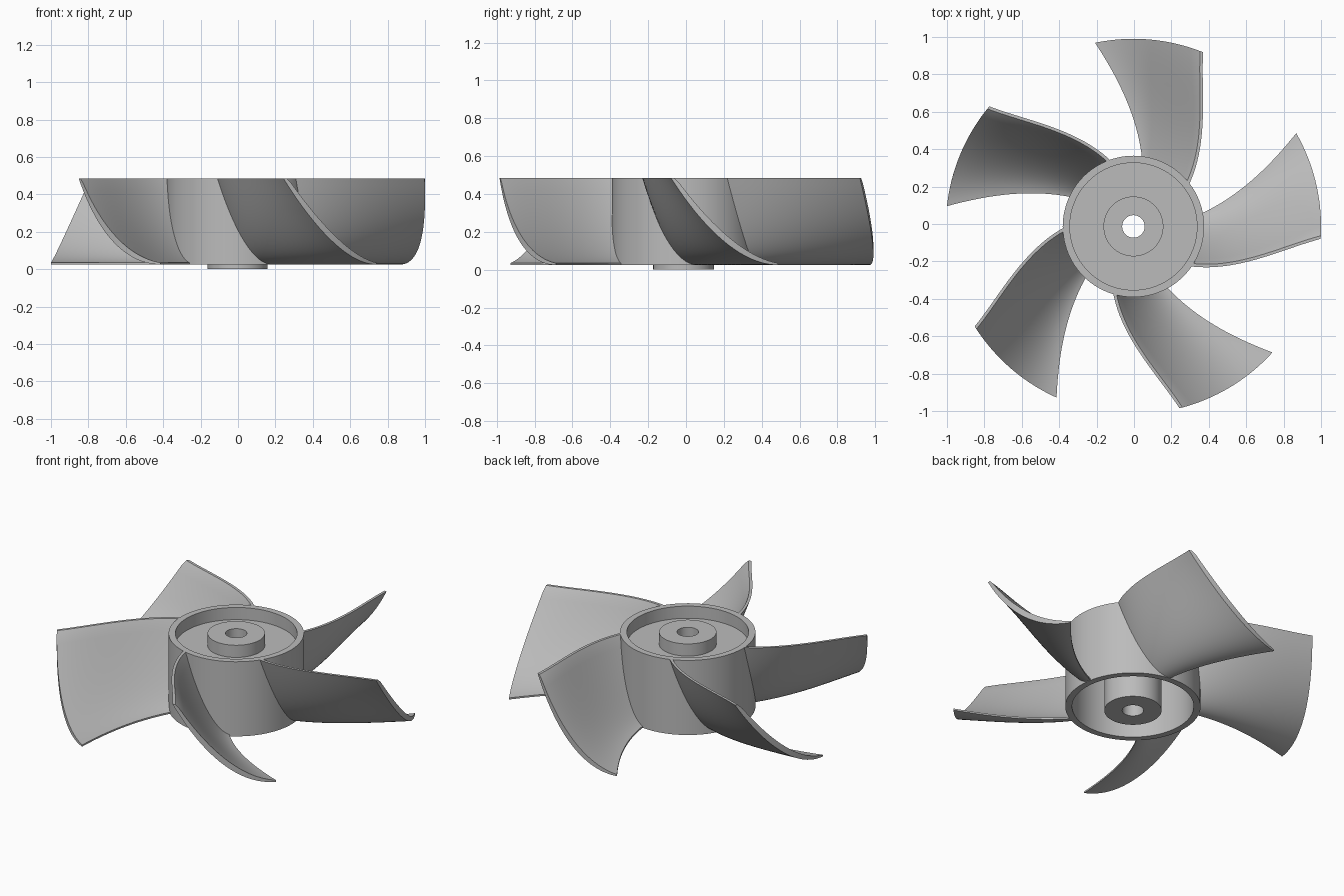
import bpy, bmesh, math
from math import cos, sin, radians

if "Cube" in bpy.data.objects:
    bpy.data.objects.remove(bpy.data.objects["Cube"])

CENTER = (-0.003, -0.013, 0)
HUB_R, TIP_R = 0.378, 1.003
BASE_Z, TOP_Z = 0.025, 0.485

metal = bpy.data.materials.new("grey_metal")
metal.use_nodes = True
grey = (0.5, 0.5, 0.5, 1)
metal.diffuse_color = grey
metal.node_tree.nodes["Principled BSDF"].inputs["Base Color"].default_value = grey


def finish(name, bm):
    """Turn a bmesh into a smooth-shaded object with crisp edges."""
    bmesh.ops.recalc_face_normals(bm, faces=bm.faces)
    mesh = bpy.data.meshes.new(name)
    bm.to_mesh(mesh)
    bm.free()
    mesh.materials.append(metal)
    obj = bpy.data.objects.new(name, mesh)
    bpy.context.collection.objects.link(obj)
    obj.location = CENTER
    bpy.ops.object.select_all(action='DESELECT')
    obj.select_set(True)
    bpy.context.view_layer.objects.active = obj
    bpy.ops.object.shade_smooth_by_angle(angle=radians(35))
    return obj


def bridge(bm, a, b):
    for i in range(len(a)):
        j = (i + 1) % len(a)
        bm.faces.new((a[i], a[j], b[j], b[i]))


# Hub: bored boss, web and outer rim, revolved from one closed profile
def make_hub(segments=96):
    profile = [(0.06, 0), (0.16, 0), (0.16, 0.38), (0.34, 0.38),
               (0.34, BASE_Z), (HUB_R, BASE_Z), (HUB_R, TOP_Z), (0.34, TOP_Z),
               (0.34, 0.41), (0.16, 0.41), (0.16, TOP_Z), (0.06, TOP_Z)]
    bm = bmesh.new()
    rings = []
    for k in range(segments):
        a = math.tau * k / segments
        rings.append([bm.verts.new((r * cos(a), r * sin(a), z)) for r, z in profile])
    for k in range(segments):
        bridge(bm, rings[k], rings[(k + 1) % segments])
    return finish("hub", bm)


# Blade cross-section at one radius: swept outer face, then thickened inner face
def blade_section(bm, r, steps):
    s = (r - HUB_R) / (TIP_R - HUB_R)
    top = radians(37.5 + 49.3 * s - 18.6 * s * s)
    bottom = radians(83.2 + 23.1 * s - 4.5 * s * s)
    height = TOP_Z - BASE_Z
    outer, inner = [], []
    for i in range(steps + 1):
        t = i / steps
        angle = top + (bottom - top) * t
        z = BASE_Z + height * (1 - t) ** 2
        nu, nz = 2 * height * (1 - t), r * (bottom - top)
        thick = (0.02 + 0.06 * t * (1 - t) - 0.01 * t ** 3) / math.hypot(nu, nz)
        angle2 = angle + nu * thick / r
        z2 = min(z + nz * thick, TOP_Z)
        outer.append(bm.verts.new((r * cos(angle), r * sin(angle), z)))
        inner.append(bm.verts.new((r * cos(angle2), r * sin(angle2), z2)))
    return outer, inner


def make_blade(name, steps=24, spans=20):
    bm = bmesh.new()
    root = HUB_R - 0.02
    sections = [blade_section(bm, root + (TIP_R - root) * k / spans, steps)
                for k in range(spans + 1)]
    loops = [outer + inner[::-1] for outer, inner in sections]
    for a, b in zip(loops, loops[1:]):
        bridge(bm, a, b)
    for outer, inner in (sections[0], sections[-1]):
        for i in range(steps):
            bm.faces.new((outer[i], outer[i + 1], inner[i + 1], inner[i]))
    return finish(name, bm)


make_hub()
for k in range(5):
    blade = make_blade(f"blade_{k + 1}")
    blade.rotation_euler.z = math.tau * k / 5
